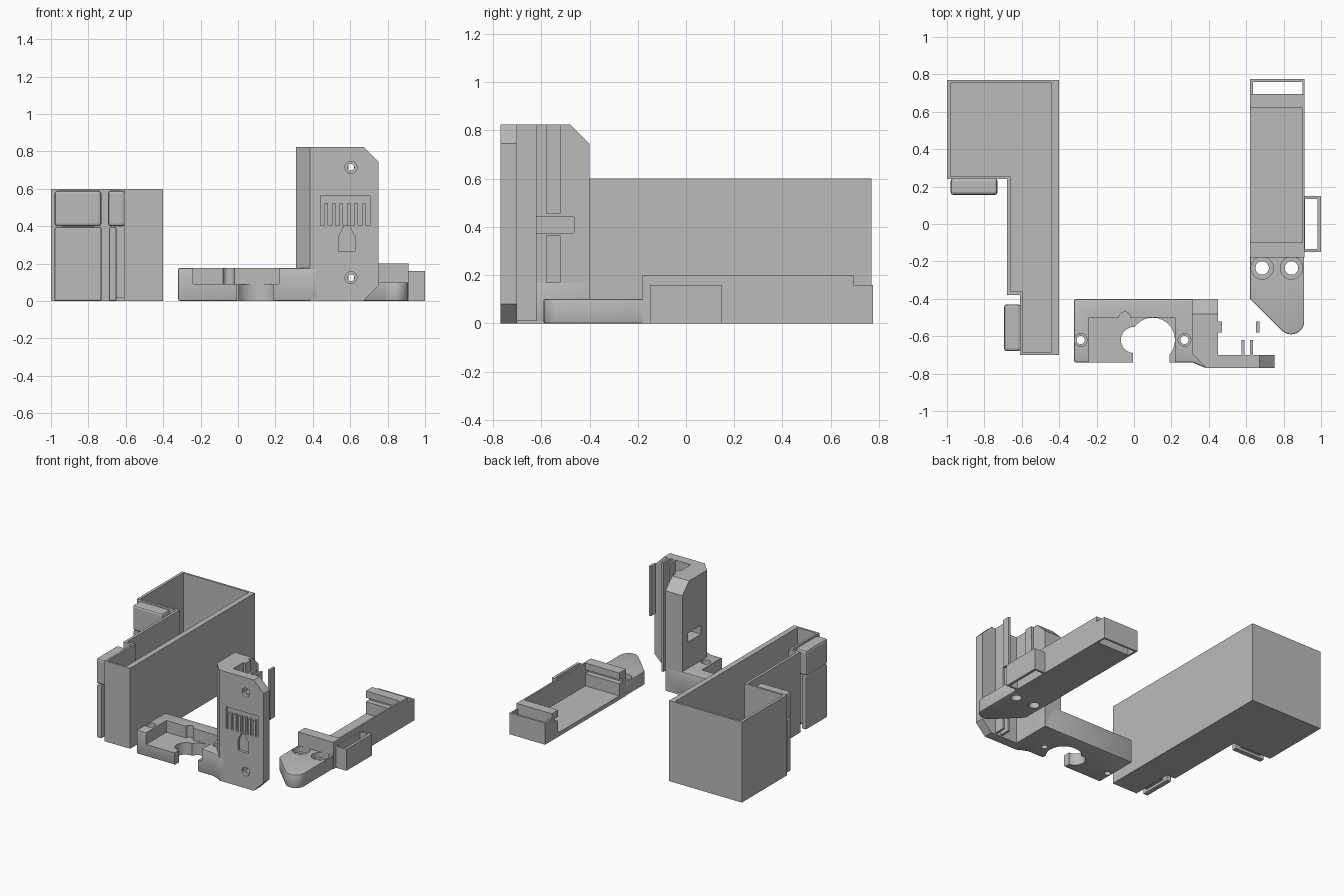
import bpy, bmesh, math
from mathutils import Vector

if "Cube" in bpy.data.objects:
    bpy.data.objects.remove(bpy.data.objects["Cube"], do_unlink=True)

grey = bpy.data.materials.new("plain grey plastic")
grey.use_nodes = True
grey.diffuse_color = (0.5, 0.5, 0.5, 1)
grey.node_tree.nodes["Principled BSDF"].inputs["Base Color"].default_value = (0.5, 0.5, 0.5, 1)


def prism(name, pts, lo, hi, axis="z", bevel=0):
    """Extrude a flat outline along an axis."""
    place = {"x": lambda a, b, t: (t, a, b), "y": lambda a, b, t: (a, t, b),
             "z": lambda a, b, t: (a, b, t)}[axis]
    bm = bmesh.new()
    face = bm.faces.new([bm.verts.new(place(a, b, lo)) for a, b in pts])
    new = bmesh.ops.extrude_face_region(bm, geom=[face])["geom"]
    shift = Vector(place(0, 0, hi - lo))
    bmesh.ops.translate(bm, vec=shift, verts=[v for v in new if isinstance(v, bmesh.types.BMVert)])
    bmesh.ops.recalc_face_normals(bm, faces=bm.faces)
    mesh = bpy.data.meshes.new(name)
    bm.to_mesh(mesh)
    bm.free()
    mesh.materials.append(grey)
    ob = bpy.data.objects.new(name, mesh)
    bpy.context.collection.objects.link(ob)
    if bevel:
        mod = ob.modifiers.new("soft edges", "BEVEL")
        mod.width, mod.segments = bevel, 2
        mod.limit_method = "ANGLE"
        apply(ob, mod)
    return ob


def apply(ob, mod):
    bpy.context.view_layer.objects.active = ob
    bpy.ops.object.modifier_apply(modifier=mod.name)


def block(name, x, y, z, bevel=0):
    return prism(name, [(x[0], y[0]), (x[1], y[0]), (x[1], y[1]), (x[0], y[1])], *z, bevel=bevel)


def arc(cx, cy, r, start=0, end=360, n=32):
    steps = n if end - start == 360 else n + 1
    return [(cx + r * math.cos(math.radians(start + (end - start) * i / n)),
             cy + r * math.sin(math.radians(start + (end - start) * i / n))) for i in range(steps)]


def drill(a, b, r, lo, hi, axis="z"):
    return prism("drill", arc(a, b, r), lo, hi, axis)


def cut(ob, *cutters):
    for c in cutters:
        mod = ob.modifiers.new("cut", "BOOLEAN")
        mod.operation, mod.solver, mod.object = "DIFFERENCE", "EXACT", c
        apply(ob, mod)
        bpy.data.objects.remove(c, do_unlink=True)


def smooth(ob):
    bpy.ops.object.select_all(action="DESELECT")
    ob.select_set(True)
    bpy.context.view_layer.objects.active = ob
    bpy.ops.object.shade_smooth_by_angle(angle=math.radians(30))


# Stepped open box
bin_box = prism("open_box", [(-1, .77), (-1, .24), (-.68, .24), (-.68, -.38), (-.61, -.38),
                             (-.61, -.7), (-.4, -.7), (-.4, .77)], 0, .6)
cut(bin_box, prism("cavity", [(-.98, .755), (-.98, .255), (-.66, .255), (-.66, -.36), (-.595, -.36),
                              (-.595, -.685), (-.44, -.685), (-.44, .755)], .02, .7))

# Hanging clips: rounded head, slim plate below, narrow stem to the wall
block("wide_clip_head", (-.98, -.73), (.155, .245), (.4, .59), .015)
block("wide_clip_plate", (-.98, -.73), (.16, .2), (0, .395), .008)
block("wide_clip_stem", (-.94, -.77), (.19, .245), (.02, .42))
block("side_clip_head", (-.695, -.605), (-.68, -.43), (.4, .59), .015)
block("side_clip_plate", (-.69, -.65), (-.68, -.43), (0, .395), .008)
block("side_clip_stem", (-.66, -.605), (-.64, -.47), (.02, .42))

# Bracket base with a recessed floor and a rounded opening
base = prism("bracket_base", [(-.32, -.74), (.31, -.74), (.385, -.77), (.43, -.77), (.43, -.7),
                              (.45, -.7), (.45, -.4), (-.32, -.4)], 0, .178, bevel=.015)
cut(base,
    block("recess", (-.24, .22), (-.9, -.5), (.09, .3)),
    drill(.1, -.62, .119, -.1, .3),
    drill(0, -.62, .07, -.1, .3),
    block("mouth", (-.005, .19), (-.9, -.64), (-.1, .15)),
    drill(-.05, -.5, .03, .09, .3))
for x in (-.285, .27):
    cut(base, drill(x, -.62, .022, -.1, .3), drill(x, -.62, .034, .13, .3))
smooth(base)

# Tower column with slanted front corner, chamfered top and cross slot
column = prism("tower_column", [(.31, -.69), (.385, -.77), (.43, -.77), (.43, -.7), (.45, -.7),
                                (.45, -.4), (.31, -.4)], 0, .825)
cut(column,
    prism("top_chamfer", [(-.48, .825), (-.4, .745), (-.3, .745), (-.3, .95), (-.48, .95)], .2, .6, "x"),
    prism("cross_slot", [(-.62, .375), (-.465, .375), (-.465, .44), (-.62, .44)], .2, .6, "x"))

# Front plate with engraved comb, funnel and two screw holes
plate = prism("tower_front_plate", [(.385, 0), (.385, .825), (.67, .825), (.75, .745),
                                    (.75, .08), (.67, 0)], -.77, -.7, "y")
comb = [(.44, .565)]
for i in range(7):
    left = .44 + i * .0405
    comb += [(left, .525), (left, .405), (left + .022, .405), (left + .022, .525)]
comb.append((.705, .565))
cut(plate,
    prism("comb", comb, -.8, -.75, "y"),
    prism("funnel", [(.538, .265), (.625, .265), (.625, .345), (.597, .4), (.566, .4), (.538, .345)],
          -.8, -.75, "y"))
for z in (.715, .125):
    cut(plate, drill(.604, z, .018, -.9, -.6, "y"), drill(.604, z, .032, -.9, -.745, "y"))
smooth(plate)

# Guide ribs behind the plate, side rails and the loose key
for i, x in enumerate((.575, .62)):
    block(f"guide_rib_{i + 1}", (x, x + .016), (-.705, -.62), (.01, .825))
block("upper_side_rail", (.445, .47), (-.58, -.52), (.455, .825))
block("lower_side_rail", (.445, .47), (-.58, -.52), (.17, .365))
block("loose_key", (.652, .67), (-.58, -.52), (.455, .825))

# Tray nose with rounded tip and two countersunk holes
nose = prism("tray_nose", [(.62, -.17), (.62, -.4)] + arc(.84, -.52, .07, 225, 360, 12)
             + [(.91, -.17)], 0, .1, bevel=.006)
for x in (.685, .842):
    cut(nose, drill(x, -.235, .036, -.1, .3), drill(x, -.235, .06, .06, .3))
smooth(nose)

# Tray: floor, far wall and two grooved end blocks, open on one side
tray = block("tray_body", (.62, .912), (-.18, .695), (0, .2))
cut(tray,
    block("tray_space", (.5, .9), (-.1, .62), (.03, .3)),
    block("near_groove", (.5, .9), (-.14, -.09), (.12, .15)),
    block("far_groove", (.5, .9), (.61, .66), (.12, .15)))

# End loop and side loop of the tray
end_loop = block("tray_end_loop", (.62, .912), (.68, .775), (0, .16))
cut(end_loop, block("end_opening", (.635, .9), (.695, .76), (-.1, .3)))
side_loop = block("tray_side_loop", (.905, 1), (-.15, .15), (0, .16))
cut(side_loop, block("side_opening", (.913, .98), (-.135, .135), (-.1, .3)))
